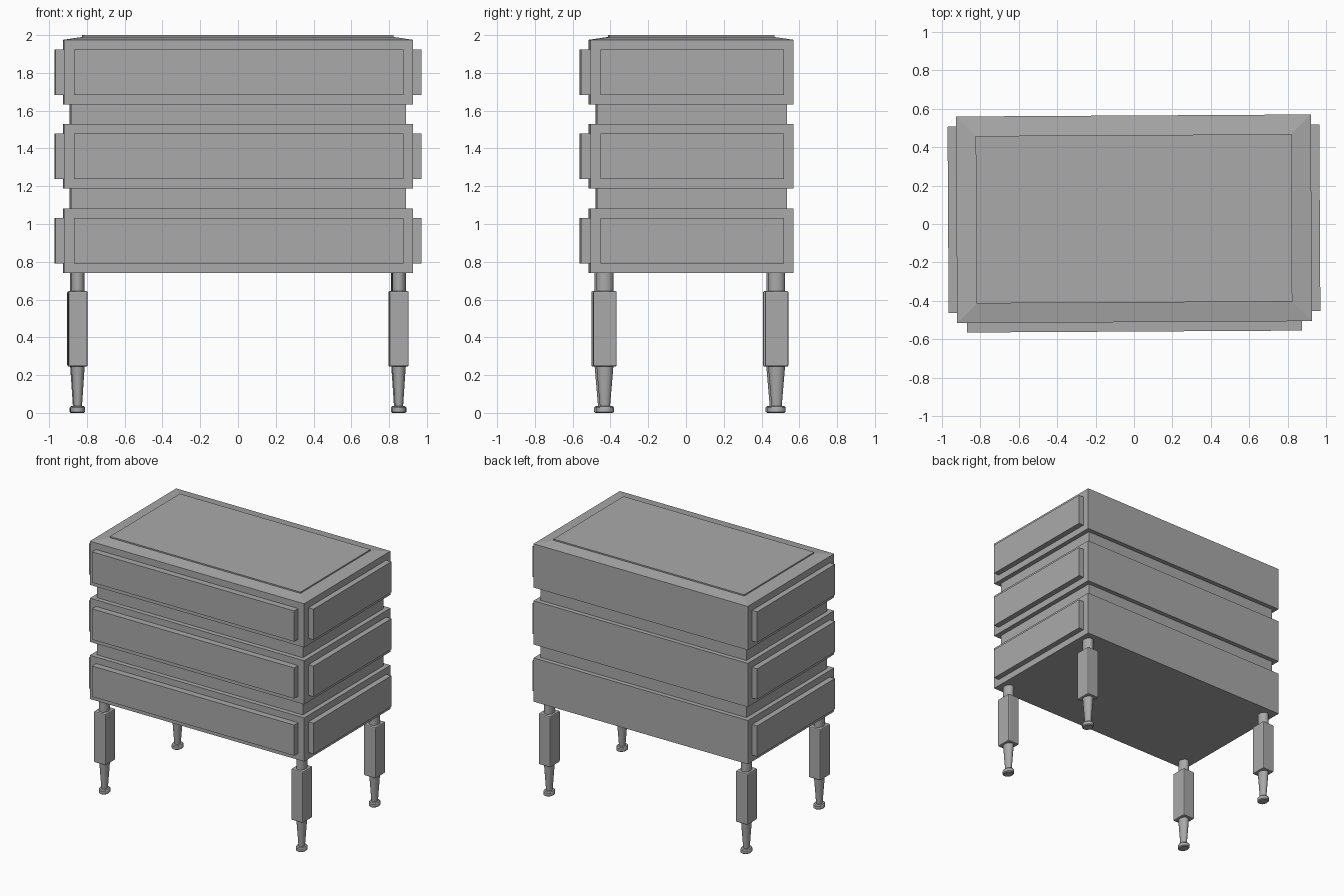
import bpy
import math
from mathutils import Matrix

cube = bpy.data.objects.get("Cube")
if cube:
    bpy.data.objects.remove(cube, do_unlink=True)

grey = bpy.data.materials.new("plain_grey")
grey.use_nodes = True
colour = (0.4, 0.4, 0.4, 1)
grey.diffuse_color = colour
grey.node_tree.nodes["Principled BSDF"].inputs["Base Color"].default_value = colour

# The whole cabinet is turned very slightly on the floor
TURN = Matrix.Rotation(math.radians(0.33), 4, "Z")
CY = 0.027                      # body centre in y
W, D = 0.924, 0.538             # body half width and half depth


def add_mesh(name, verts, faces):
    mesh = bpy.data.meshes.new(name)
    mesh.from_pydata(verts, [], faces)
    mesh.materials.append(grey)
    mesh.transform(TURN)
    obj = bpy.data.objects.new(name, mesh)
    bpy.context.collection.objects.link(obj)
    return obj


def box(name, x, y, z, inset=0, bevel=0):
    """Box from (min, max) ranges; inset shrinks the top face."""
    verts = []
    for h, i in ((z[0], 0), (z[1], inset)):
        verts += [(x[0] + i, y[0] + i, h), (x[1] - i, y[0] + i, h),
                  (x[1] - i, y[1] - i, h), (x[0] + i, y[1] - i, h)]
    faces = [(3, 2, 1, 0), (4, 5, 6, 7)]
    faces += [(i, (i + 1) % 4, (i + 1) % 4 + 4, i + 4) for i in range(4)]
    obj = add_mesh(name, verts, faces)
    if bevel:
        mod = obj.modifiers.new("soft_edges", "BEVEL")
        mod.width = bevel
        mod.segments = 2
    return obj


def lathe(name, cx, cy, profile, sides=20):
    """Turned part, a little narrower across x than along y."""
    verts = [(cx + 0.8 * r * math.cos(math.tau * i / sides),
              cy + r * math.sin(math.tau * i / sides), z)
             for r, z in profile for i in range(sides)]
    faces = [tuple(reversed(range(sides))),
             tuple(range(len(verts) - sides, len(verts)))]
    for k in range(len(profile) - 1):
        a, b = k * sides, (k + 1) * sides
        for i in range(sides):
            j = (i + 1) % sides
            faces.append((a + i, a + j, b + j, b + i))
    obj = add_mesh(name, verts, faces)
    bpy.ops.object.select_all(action="DESELECT")
    obj.select_set(True)
    bpy.context.view_layer.objects.active = obj
    bpy.ops.object.shade_smooth_by_angle(angle=math.radians(35))


# Three drawer tiers with raised panels on the front and both sides
for name, z in (("bottom", 0.74), ("middle", 1.187), ("top", 1.633)):
    box(name + "_drawer_tier", (-W, W), (CY - D, CY + D), (z, z + 0.342))
    pz = (z + 0.051, z + 0.291)
    box(name + "_front_panel", (-0.872, 0.872), (-0.56, CY - D + 0.01), pz)
    for side, s in (("left", 1), ("right", -1)):
        xs = sorted((s * (W - 0.01), s * 0.968))
        box(f"{name}_{side}_panel", xs, (-0.458, 0.512), pz)

# Recessed bands between the tiers
for name, z in (("lower", 1.08), ("upper", 1.527)):
    box(name + "_recess", (-0.888, 0.888), (-0.475, 0.53), (z, z + 0.109))

# Sloped top with a thin raised slab
box("sloped_top", (-W, W), (CY - D, CY + D), (1.975, 1.99), inset=0.102)
box("top_slab", (-0.822, 0.822), (-0.409, 0.463), (1.985, 2.0))

# Four turned legs, each with a square block in the middle
foot = [(0.04, 0), (0.048, 0.006), (0.048, 0.028), (0.042, 0.035),
        (0.027, 0.037), (0.045, 0.25)]
for side, x in (("left", 0.85), ("right", -0.85)):
    for end, y in (("front", -0.434), ("back", 0.475)):
        leg = f"{end}_{side}_leg"
        lathe(leg + "_foot", x, y, foot)
        box(leg + "_block", (x - 0.051, x + 0.051), (y - 0.062, y + 0.062),
            (0.245, 0.645), bevel=0.008)
        lathe(leg + "_neck", x, y, [(0.045, 0.64), (0.045, 0.745)])
